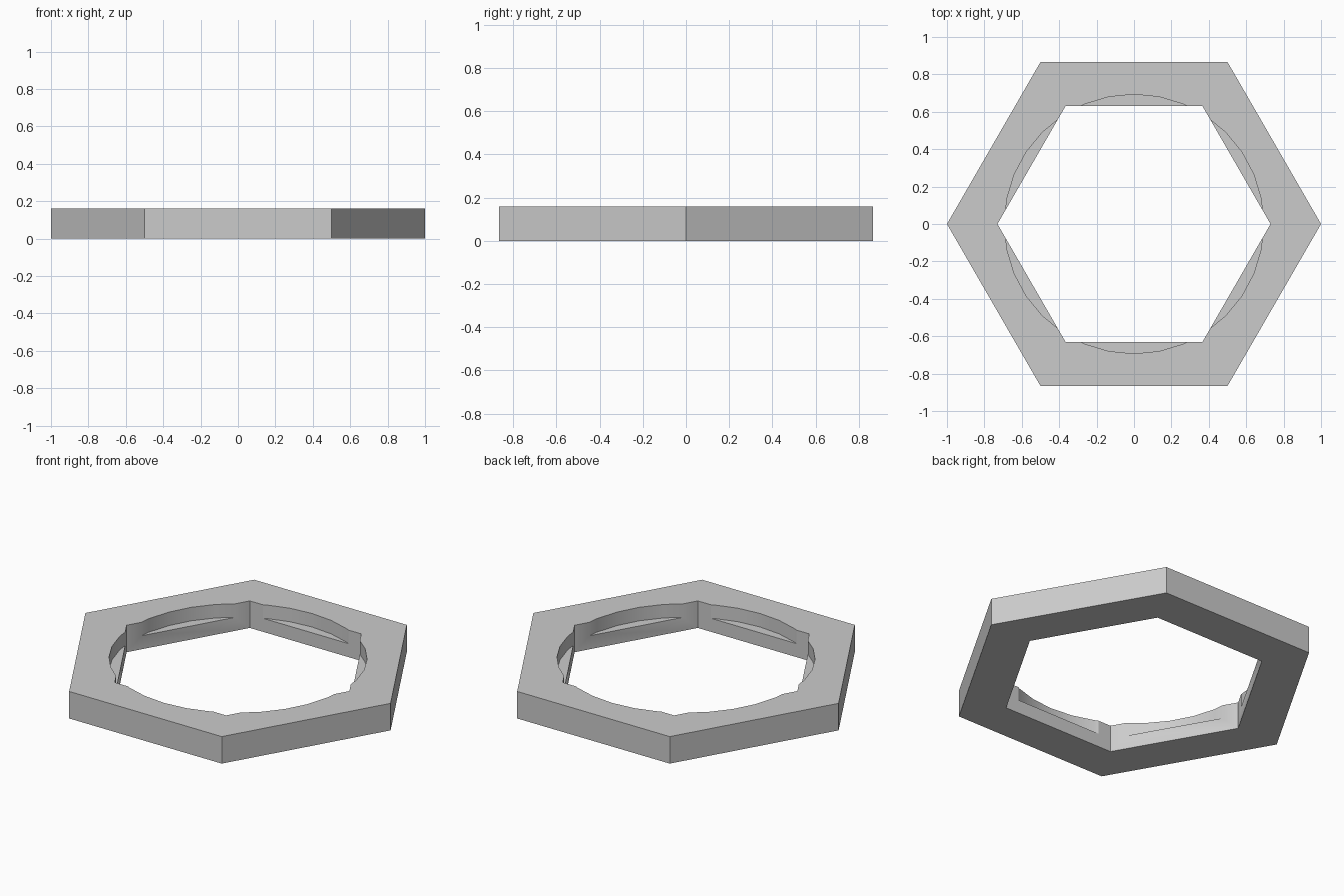
import bpy
import math

cube = bpy.data.objects.get("Cube")
if cube:
    bpy.data.objects.remove(cube, do_unlink=True)

HEIGHT = 0.16
LEDGE = 0.08

grey = bpy.data.materials.new("plain_grey")
grey.use_nodes = True
colour = (0.6, 0.6, 0.6, 1)
grey.diffuse_color = colour
grey.node_tree.nodes["Principled BSDF"].inputs["Base Color"].default_value = colour


def prism(name, sides, radius, bottom, top, turn=0.0):
    """Upright prism, with a corner on the x axis when turn is a multiple of its step."""
    bpy.ops.mesh.primitive_cylinder_add(
        vertices=sides, radius=radius, depth=top - bottom,
        location=(0, 0, (bottom + top) / 2), rotation=(0, 0, turn))
    obj = bpy.context.object
    bpy.ops.object.transform_apply(location=True, rotation=True)
    obj.name = name
    obj.data.materials.append(grey)
    return obj


# Hexagonal body
ring = prism("hexagon_ring", 6, 1.0, 0, HEIGHT, math.radians(30))

# Hexagonal through hole, then the shallow round recess that leaves ledges
cutters = [
    prism("hexagon_hole_cutter", 6, 0.73, -0.2, 0.4, math.radians(30)),
    prism("round_recess_cutter", 32, 0.693, LEDGE, 0.4),
]
bpy.ops.object.select_all(action="DESELECT")
ring.select_set(True)
bpy.context.view_layer.objects.active = ring
for cutter in cutters:
    cut = ring.modifiers.new(cutter.name, "BOOLEAN")
    cut.operation = "DIFFERENCE"
    cut.solver = "EXACT"
    cut.object = cutter
    bpy.ops.object.modifier_apply(modifier=cut.name)

for cutter in cutters:
    bpy.data.objects.remove(cutter, do_unlink=True)

# Smooth only the curved recess walls
bpy.ops.object.shade_smooth_by_angle(angle=math.radians(25))
